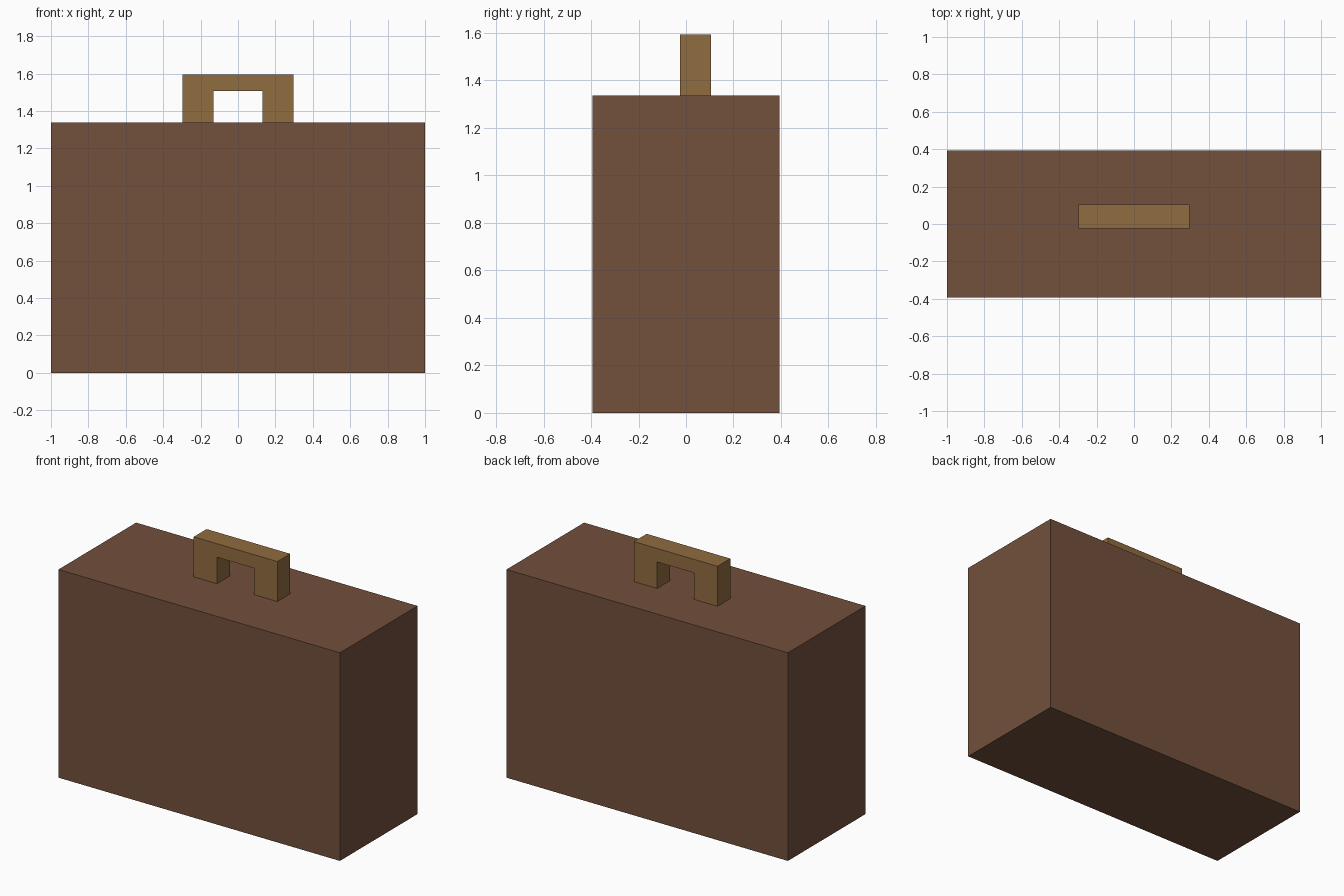
import bpy, bmesh
from mathutils import Vector

if "Cube" in bpy.data.objects:
    bpy.data.objects.remove(bpy.data.objects["Cube"])


def prism(name, profile, y0, y1, color):
    """Extrude an xz profile from y0 to y1 as a flat-shaded solid."""
    bm = bmesh.new()
    face = bm.faces.new([bm.verts.new((x, y0, z)) for x, z in profile])
    out = bmesh.ops.extrude_face_region(bm, geom=[face], use_keep_orig=True)
    moved = [v for v in out["geom"] if isinstance(v, bmesh.types.BMVert)]
    bmesh.ops.translate(bm, verts=moved, vec=Vector((0, y1 - y0, 0)))
    bmesh.ops.recalc_face_normals(bm, faces=bm.faces[:])
    mesh = bpy.data.meshes.new(name)
    bm.to_mesh(mesh)
    bm.free()
    mat = bpy.data.materials.new(name + "_material")
    mat.diffuse_color = color
    mat.use_nodes = True
    mat.node_tree.nodes["Principled BSDF"].inputs["Base Color"].default_value = mat.diffuse_color
    mesh.materials.append(mat)
    obj = bpy.data.objects.new(name, mesh)
    bpy.context.collection.objects.link(obj)
    return obj


TOP = 1.337

# Case body
prism("case_body", [(-1, 0), (1, 0), (1, TOP), (-1, TOP)],
      -0.394, 0.394, (0.17, 0.08, 0.045, 1))

# Carrying handle: half outline mirrored into an arch, slightly off centre in y
half = [(0.131, 1.507), (0.131, TOP), (0.297, TOP), (0.297, 1.594)]
arch = half + [(-x, z) for x, z in reversed(half)]
prism("handle", arch, -0.025, 0.105, (0.28, 0.15, 0.05, 1))
